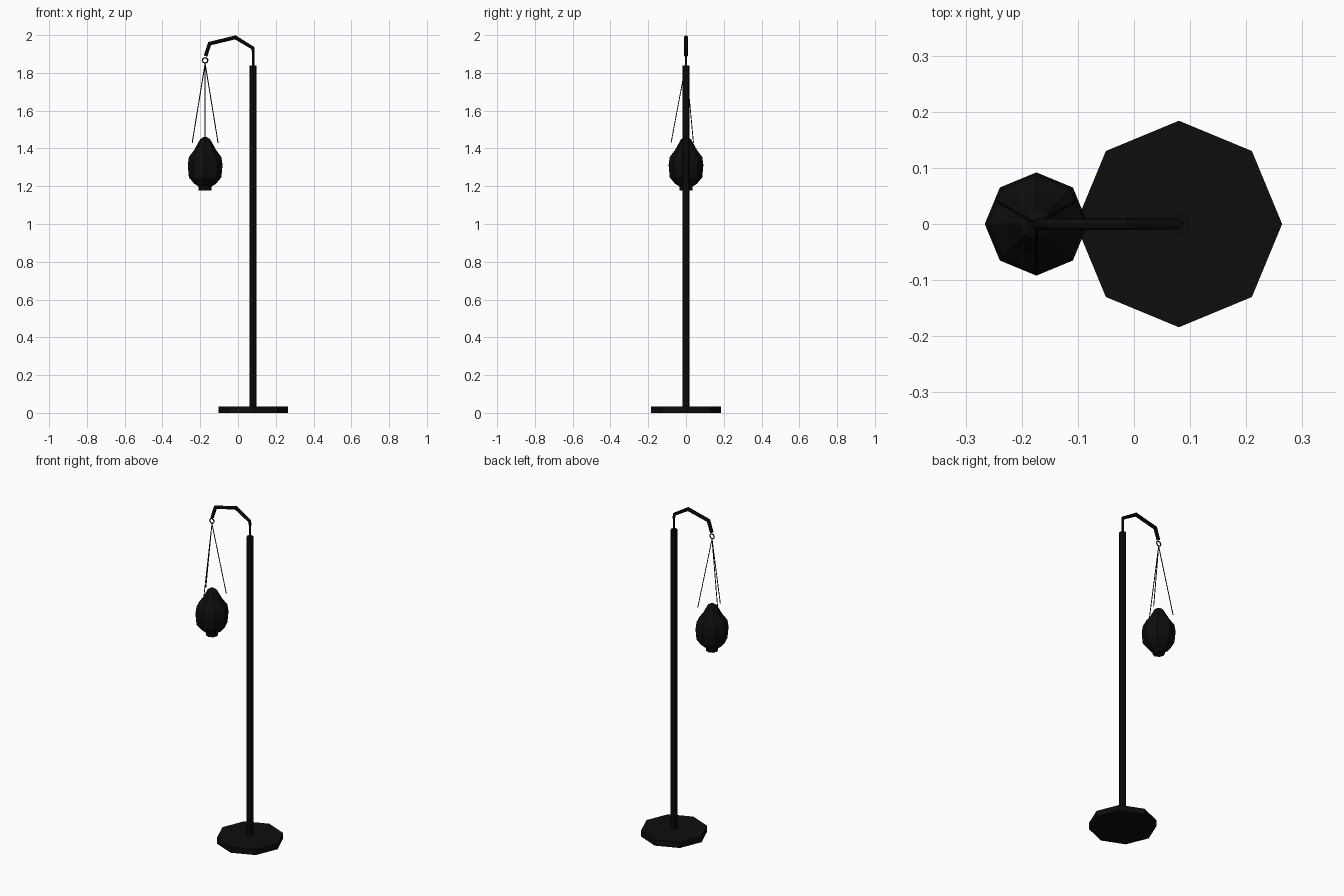
import bpy, bmesh, math
from mathutils import Vector

if "Cube" in bpy.data.objects:
    bpy.data.objects.remove(bpy.data.objects["Cube"])

black = bpy.data.materials.new("black iron")
black.diffuse_color = (0.004, 0.004, 0.004, 1)
black.use_nodes = True
black.node_tree.nodes["Principled BSDF"].inputs["Base Color"].default_value = black.diffuse_color


def skin(name, rings):
    """Flat-faced mesh skinned through a list of vertex rings, capped at both ends."""
    bm = bmesh.new()
    loops = [[bm.verts.new(p) for p in ring] for ring in rings]
    n = len(loops[0])
    for a, b in zip(loops, loops[1:]):
        for i in range(n):
            j = (i + 1) % n
            bm.faces.new((a[i], a[j], b[j], b[i]))
    bm.faces.new(loops[0])
    bm.faces.new(loops[-1])
    bmesh.ops.recalc_face_normals(bm, faces=bm.faces)
    mesh = bpy.data.meshes.new(name)
    bm.to_mesh(mesh)
    bm.free()
    mesh.materials.append(black)
    obj = bpy.data.objects.new(name, mesh)
    bpy.context.collection.objects.link(obj)
    return obj


def lathe(name, x, profile, sides=8):
    """Revolve (radius, z) pairs about a vertical axis at x."""
    angles = [math.tau * i / sides for i in range(sides)]
    return skin(name, [[(x + r * math.cos(a), r * math.sin(a), z) for a in angles]
                       for r, z in profile])


def tube(name, points, radii, sides=8):
    """Mitred tube along a path."""
    pts = [Vector(p) for p in points]
    rings = []
    for i, p in enumerate(pts):
        d0 = (p - pts[max(i - 1, 0)]).normalized()
        d1 = (pts[min(i + 1, len(pts) - 1)] - p).normalized()
        t = (d0 + d1).normalized()
        side = t.cross(Vector((0, 1, 0))).normalized()
        if side.length < 0.5:
            side = Vector((1, 0, 0))
        up = t.cross(side)
        angles = [math.tau * k / sides for k in range(sides)]
        rings.append([p + radii[i] * (side * math.cos(a) + up * math.sin(a)) for a in angles])
    return skin(name, rings)


POLE_X, LAMP_X = 0.08, -0.174

# Octagonal foot and upright
lathe("base", POLE_X, [(0.184, 0), (0.184, 0.035)])
lathe("pole", POLE_X, [(0.019, 0.03), (0.019, 1.84)])
lathe("pole_neck", POLE_X, [(0.0065, 1.83), (0.0065, 1.93)])

# Bent arm reaching over to the hook
tube("arm", [(0.081, 0, 1.905), (0.078, 0, 1.932), (-0.014, 0, 1.988),
             (-0.150, 0, 1.955), (-0.172, 0, 1.889)],
     [0.0065, 0.0095, 0.011, 0.011, 0.010])

# Hanging ring, facing the front
bpy.ops.mesh.primitive_torus_add(major_segments=8, minor_segments=6, major_radius=0.0145,
                                 minor_radius=0.0035, location=(LAMP_X, 0, 1.866),
                                 rotation=(math.pi / 2, 0, 0))
ring = bpy.context.object
ring.name = "hanging_ring"
ring.data.materials.append(black)

# Three wires fanning out from the ring
for k in range(3):
    a = math.radians(-90 + 120 * k)
    tube(f"wire_{k + 1}", [(LAMP_X, 0, 1.850),
                           (LAMP_X + 0.079 * math.cos(a), 0.079 * math.sin(a), 1.430)],
         [0.0025, 0.0025], sides=6)

# Bulbous hanging body and its bottom cap
lathe("hanging_body", LAMP_X, [(0.008, 1.461), (0.027, 1.448), (0.058, 1.392), (0.086, 1.355),
                               (0.092, 1.312), (0.086, 1.247), (0.058, 1.213), (0.034, 1.198)])
lathe("bottom_cap", LAMP_X, [(0.034, 1.178), (0.034, 1.205)])
